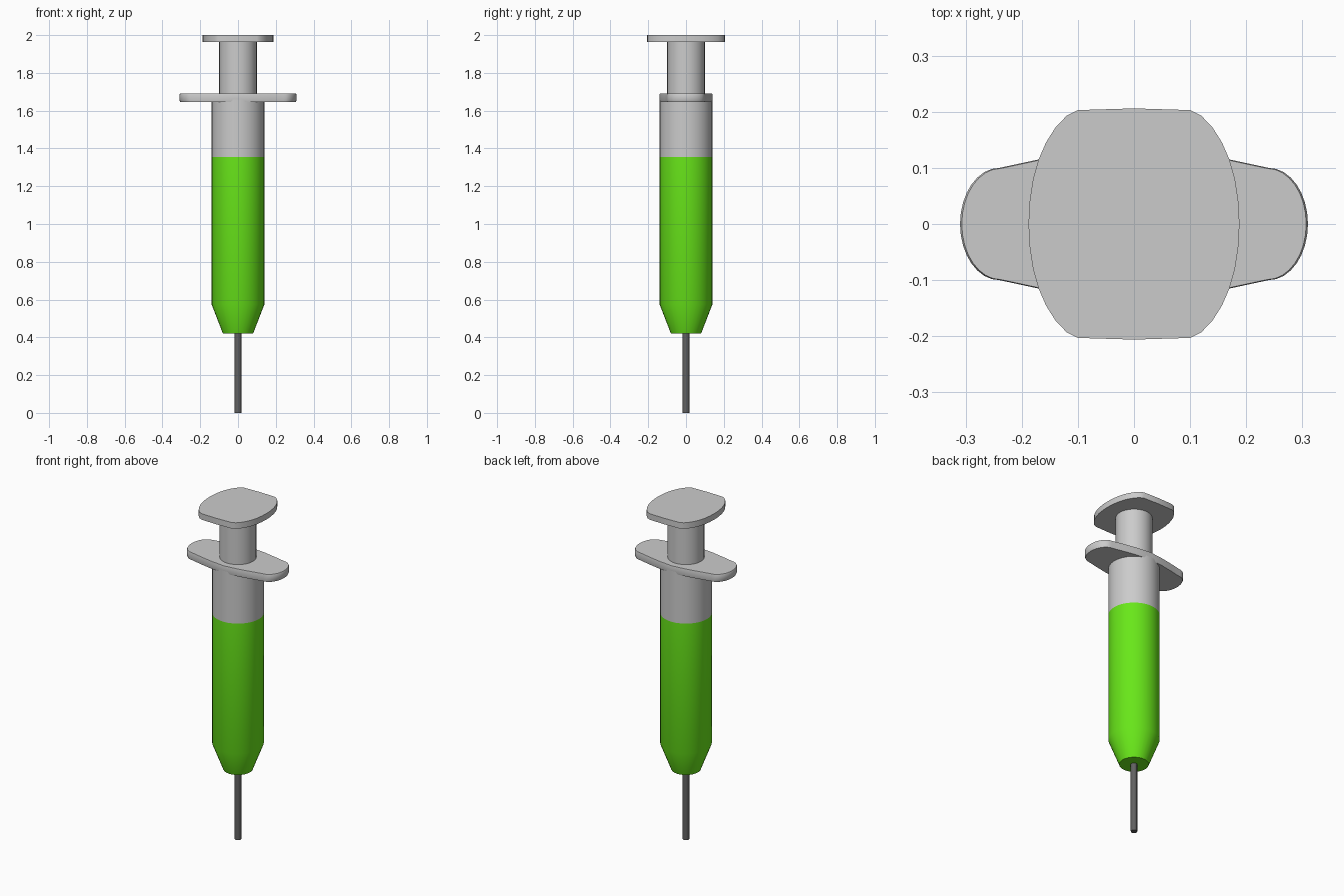
import bpy, bmesh
from math import cos, sin, pi, radians

if "Cube" in bpy.data.objects:
    bpy.data.objects.remove(bpy.data.objects["Cube"])


def finish(name, bm, color=None):
    bmesh.ops.recalc_face_normals(bm, faces=bm.faces)
    me = bpy.data.meshes.new(name)
    bm.to_mesh(me)
    bm.free()
    ob = bpy.data.objects.new(name, me)
    bpy.context.collection.objects.link(ob)
    if color:
        mat = bpy.data.materials.new(name + "_colour")
        mat.diffuse_color = (*color, 1)
        mat.use_nodes = True
        mat.node_tree.nodes["Principled BSDF"].inputs["Base Color"].default_value = mat.diffuse_color
        me.materials.append(mat)
    bpy.ops.object.select_all(action='DESELECT')
    ob.select_set(True)
    bpy.context.view_layer.objects.active = ob
    bpy.ops.object.shade_smooth_by_angle(angle=radians(30))
    return ob


def lathe(name, profile, sides=32, color=None, caps=(True, True)):
    """Turn (radius, z) points around the z axis, with optional end caps."""
    bm = bmesh.new()
    rings = [[bm.verts.new((r * cos(2 * pi * i / sides), r * sin(2 * pi * i / sides), z))
              for i in range(sides)] for r, z in profile]
    for a, b in zip(rings, rings[1:]):
        for i in range(sides):
            j = (i + 1) % sides
            bm.faces.new((a[i], a[j], b[j], b[i]))
    for ring, cap in zip((rings[0], rings[-1]), caps):
        if cap:
            bm.faces.new(ring)
    return finish(name, bm, color)


def plate(name, quarter, layers):
    """Mirror a quarter outline (+x axis to +y axis) and stack it at (inset, z) layers."""
    half = quarter + [(-x, y) for x, y in reversed(quarter[:-1])]
    outline = half + [(x, -y) for x, y in reversed(half[1:-1])]
    bm = bmesh.new()
    rings = [[bm.verts.new((x * (1 - inset), y * (1 - inset), z)) for x, y in outline]
             for inset, z in layers]
    n = len(outline)
    for a, b in zip(rings, rings[1:]):
        for i in range(n):
            j = (i + 1) % n
            bm.faces.new((a[i], a[j], b[j], b[i]))
    bm.faces.new(rings[0])
    bm.faces.new(rings[-1])
    return finish(name, bm)


# Needle
lathe("needle", [(0.018, 0), (0.018, 0.43)], 12, (0.12, 0.12, 0.12))

# Green filled part of the barrel, tapering to the needle
lathe("liquid", [(0.08, 0.42), (0.14, 0.575), (0.14, 1.355)], color=(0.14, 0.8, 0.01),
      caps=(True, False))

# Empty upper part of the barrel
lathe("upper_barrel", [(0.14, 1.355), (0.14, 1.66)], caps=(False, False))

# Finger flange
tip = [(0.24 + 0.07 * cos(a * pi / 16), 0.1 * sin(a * pi / 16)) for a in range(9)]
plate("finger_flange", tip + [(0.17, 0.115), (0.09, 0.13), (0, 0.14)],
      [(0.015, 1.645), (0, 1.655), (0, 1.684), (0.01, 1.69)])

# Plunger rod
lathe("plunger_rod", [(0.1, 1.68), (0.1, 1.97)], caps=(False, False))

# Thumb rest
plate("thumb_rest", [(0.188, 0), (0.186, 0.04), (0.18, 0.08), (0.17, 0.115), (0.157, 0.145),
                     (0.14, 0.172), (0.12, 0.193), (0.1, 0.203), (0, 0.206)],
      [(0, 1.964), (0, 2.0)])
